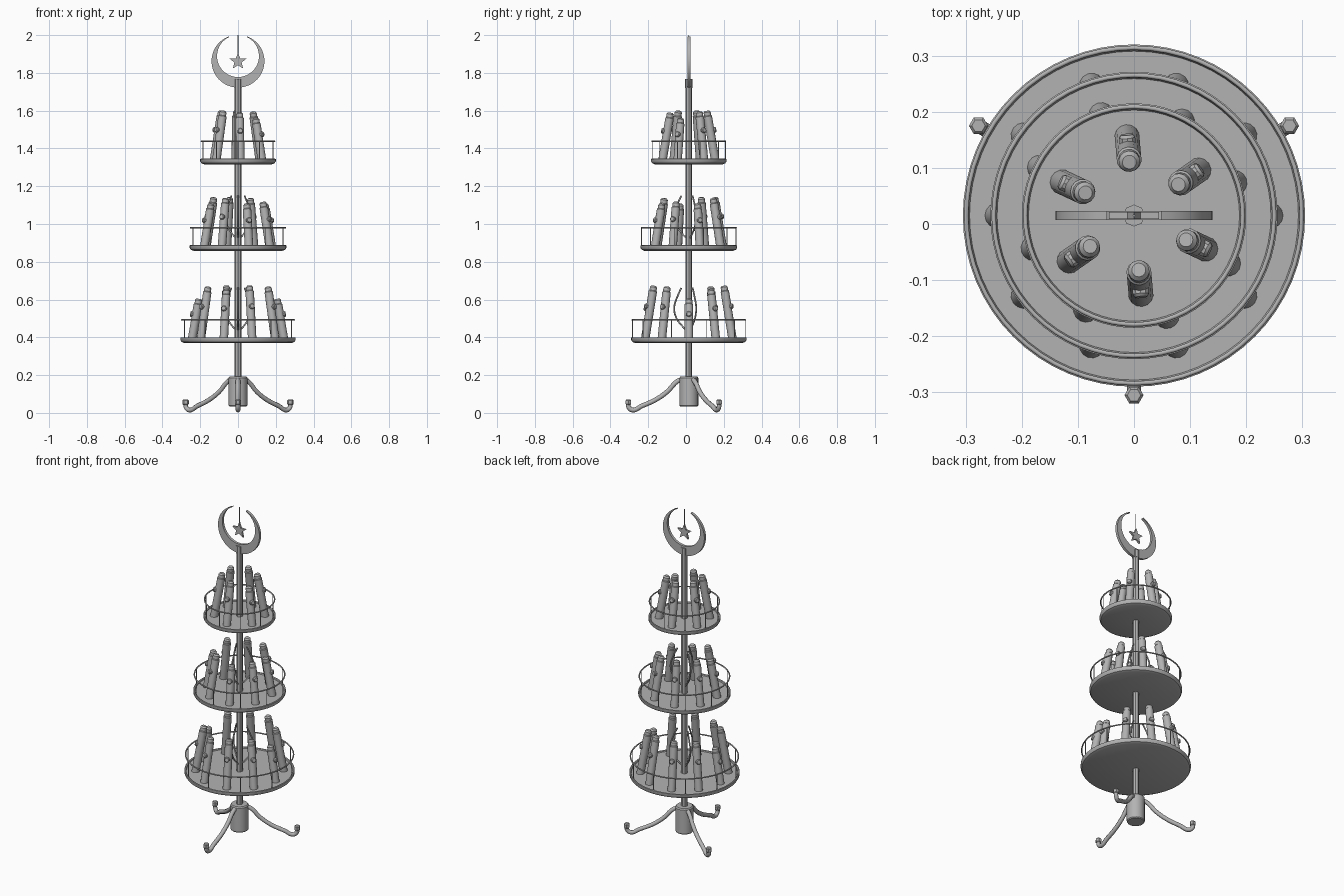
import bpy, bmesh, math
from mathutils import Matrix, Vector

if "Cube" in bpy.data.objects:
    bpy.data.objects.remove(bpy.data.objects["Cube"])

CY = 0.015  # y position of the central axis

grey = bpy.data.materials.new("matte_grey")
grey.diffuse_color = (0.45, 0.45, 0.45, 1)
grey.use_nodes = True
grey.node_tree.nodes["Principled BSDF"].inputs["Base Color"].default_value = grey.diffuse_color


def finish(ob, angle=35):
    ob.data.materials.clear()
    ob.data.materials.append(grey)
    bpy.ops.object.select_all(action='DESELECT')
    bpy.context.view_layer.objects.active = ob
    ob.select_set(True)
    bpy.ops.object.shade_smooth_by_angle(angle=math.radians(angle))
    return ob


def from_bmesh(name, bm):
    bmesh.ops.recalc_face_normals(bm, faces=bm.faces)
    me = bpy.data.meshes.new(name)
    bm.to_mesh(me)
    bm.free()
    ob = bpy.data.objects.new(name, me)
    bpy.context.collection.objects.link(ob)
    return finish(ob)


def add_lathe(bm, profile, segs, mat):
    """Revolve (radius, height) points about z, capping both ends."""
    rings = []
    for r, z in profile:
        rings.append([bm.verts.new(mat @ Vector((r * math.cos(t), r * math.sin(t), z)))
                      for t in (2 * math.pi * i / segs for i in range(segs))])
    for a, b in zip(rings, rings[1:]):
        for i in range(segs):
            j = (i + 1) % segs
            bm.faces.new((a[i], a[j], b[j], b[i]))
    bm.faces.new(rings[0][::-1])
    bm.faces.new(rings[-1])


def lathe(name, profile, segs, mat=None):
    bm = bmesh.new()
    add_lathe(bm, profile, segs, mat or Matrix.Translation((0, CY, 0)))
    return from_bmesh(name, bm)


def tube(name, path, radius, angle):
    """Round bar through (radius, z) points in the vertical plane at an angle."""
    cu = bpy.data.curves.new(name, 'CURVE')
    cu.dimensions = '3D'
    cu.bevel_depth, cu.bevel_resolution, cu.resolution_u = radius, 2, 5
    cu.use_fill_caps = True
    sp = cu.splines.new('BEZIER')
    sp.bezier_points.add(len(path) - 1)
    for p, (r, z) in zip(sp.bezier_points, path):
        p.co = (r * math.cos(angle), CY + r * math.sin(angle), z)
        p.handle_left_type = p.handle_right_type = 'AUTO'
    ob = bpy.data.objects.new(name, cu)
    bpy.context.collection.objects.link(ob)
    bpy.ops.object.select_all(action='DESELECT')
    bpy.context.view_layer.objects.active = ob
    ob.select_set(True)
    bpy.ops.object.convert(target='MESH')
    return finish(bpy.context.view_layer.objects.active, 50)


# Base hub and central pole
lathe("base_hub", [(0.046, 0.035), (0.05, 0.04), (0.05, 0.185), (0.045, 0.192)], 20)
lathe("centre_pole", [(0.018, 0.15), (0.018, 1.767)], 8)

# Three curled legs with capped feet
leg_path = [(0.035, 0.178), (0.06, 0.168), (0.115, 0.112), (0.175, 0.07),
            (0.25, 0.036), (0.298, 0.015), (0.318, 0.03), (0.32, 0.055)]
three = [math.radians(a) for a in (-90, 30, 150)]
for k, a in enumerate(three):
    tube(f"leg_{k}", leg_path, 0.0125, a)
    foot = Matrix.Translation((0.32 * math.cos(a), CY + 0.32 * math.sin(a), 0))
    lathe(f"foot_cap_{k}", [(0.012, 0.042), (0.017, 0.047), (0.017, 0.065), (0.012, 0.071)], 6, foot)


# Bottle leaning inwards, with a round stud on its outer side
def bottle(name, angle, base_r, z, height, slope=0.17):
    bm = bmesh.new()
    lean = Matrix.Rotation(-math.atan(slope), 4, 'Y')
    mat = (Matrix.Translation((0, CY, 0)) @ Matrix.Rotation(angle, 4, 'Z')
           @ Matrix.Translation((base_r, 0, z)) @ lean)
    h = height
    add_lathe(bm, [(0.0225, -0.003), (0.0225, h - 0.03), (0.019, h - 0.026), (0.019, h - 0.008),
                   (0.0125, h)], 14, mat)
    stud = mat @ Matrix.Translation((0.015, 0, h * 0.6)) @ Matrix.Rotation(math.pi / 2, 4, 'Y')
    add_lathe(bm, [(0.015, 0), (0.015, 0.012), (0.011, 0.017)], 10, stud)
    return from_bmesh(name, bm)


# Tiers: name, radius, tray top z, bottle ring radius, start angle, bottle heights
tiers = [
    ("lower", 0.305, 0.392, 0.243, 0,
     (0.215, 0.265, 0.285, 0.285, 0.28, 0.215, 0.28, 0.265, 0.285, 0.28)),
    ("middle", 0.256, 0.88, 0.188, 18,
     (0.23, 0.26, 0.265, 0.265, 0.23, 0.26, 0.23, 0.24)),
    ("upper", 0.20, 1.338, 0.14, 35,
     (0.26, 0.265, 0.265, 0.265, 0.255, 0.225)),
]
for name, R, z, ring, start, heights in tiers:
    # Dished tray with a raised lip
    lathe(f"{name}_tray", [(0.02, z - 0.022), (R - 0.02, z - 0.022), (R - 0.006, z - 0.016),
                           (R, z - 0.006), (R, z + 0.006), (R - 0.004, z + 0.008),
                           (R - 0.01, z + 0.006), (R - 0.012, z), (0.012, z)], 64)
    # Guard rail and its posts
    rr = R - 0.006
    bpy.ops.mesh.primitive_torus_add(major_radius=rr, minor_radius=0.004, major_segments=64,
                                     minor_segments=8, location=(0, CY, z + 0.1))
    rail = bpy.context.object
    rail.name = f"{name}_rail"
    finish(rail, 60)
    bm = bmesh.new()
    for i in range(10):
        t = 2 * math.pi * i / 10 + math.pi / 2
        add_lathe(bm, [(0.0025, z), (0.0025, z + 0.1)], 6,
                  Matrix.Translation((rr * math.cos(t), CY + rr * math.sin(t), 0)))
    from_bmesh(f"{name}_rail_posts", bm)
    # Bottles
    n = len(heights)
    for i, h in enumerate(heights):
        bottle(f"{name}_bottle_{i}", math.radians(start) + 2 * math.pi * i / n, ring, z, h)
    # Curved wire hooks springing from the pole
    if name != "upper":
        hook = [(0.012, z + 0.045), (0.035, z + 0.068), (0.068, z + 0.115), (0.077, z + 0.17),
                (0.06, z + 0.225), (0.04, z + 0.27)]
        for k, a in enumerate(three):
            tube(f"{name}_hook_{k}", hook, 0.0045, a)


# Flat crescent: strip between an outer and an inner arc
def crescent(half=0.008, n=40):
    bm = bmesh.new()
    rows = []
    for i in range(n + 1):
        f = i / n
        row = []
        for rad, cz, tip in ((0.14, 1.862, 0.35), (0.111, 1.889, 0.447)):
            t = tip + (2 * math.pi - 2 * tip) * f
            for y in (CY - half, CY + half):
                row.append(bm.verts.new((rad * math.sin(t), y, cz + rad * math.cos(t))))
        rows.append(row)
    order = (0, 1, 3, 2)
    for a, b in zip(rows, rows[1:]):
        for p, q in zip(order, order[1:] + order[:1]):
            bm.faces.new((a[p], a[q], b[q], b[p]))
    for row in (rows[0], rows[-1]):
        bm.faces.new([row[p] for p in order])
    return from_bmesh("crescent", bm)


# Five-pointed star hanging on a thin string
def star(cz=1.861, half=0.006):
    bm = bmesh.new()
    pts = []
    for i in range(10):
        r = 0.047 if i % 2 == 0 else 0.02
        t = i * math.pi / 5
        pts.append(bm.verts.new((r * math.sin(t), CY - half, cz + r * math.cos(t))))
    face = bm.faces.new(pts)
    ext = bmesh.ops.extrude_face_region(bm, geom=[face])
    moved = [v for v in ext["geom"] if isinstance(v, bmesh.types.BMVert)]
    bmesh.ops.translate(bm, verts=moved, vec=(0, 2 * half, 0))
    return from_bmesh("star", bm)


crescent()
star()
lathe("star_string", [(0.0025, 1.89), (0.0025, 2.0)], 6)
# Clamp holding the crescent on the pole
lathe("crescent_socket", [(0.0195, 1.72), (0.0195, 1.767)], 8)
